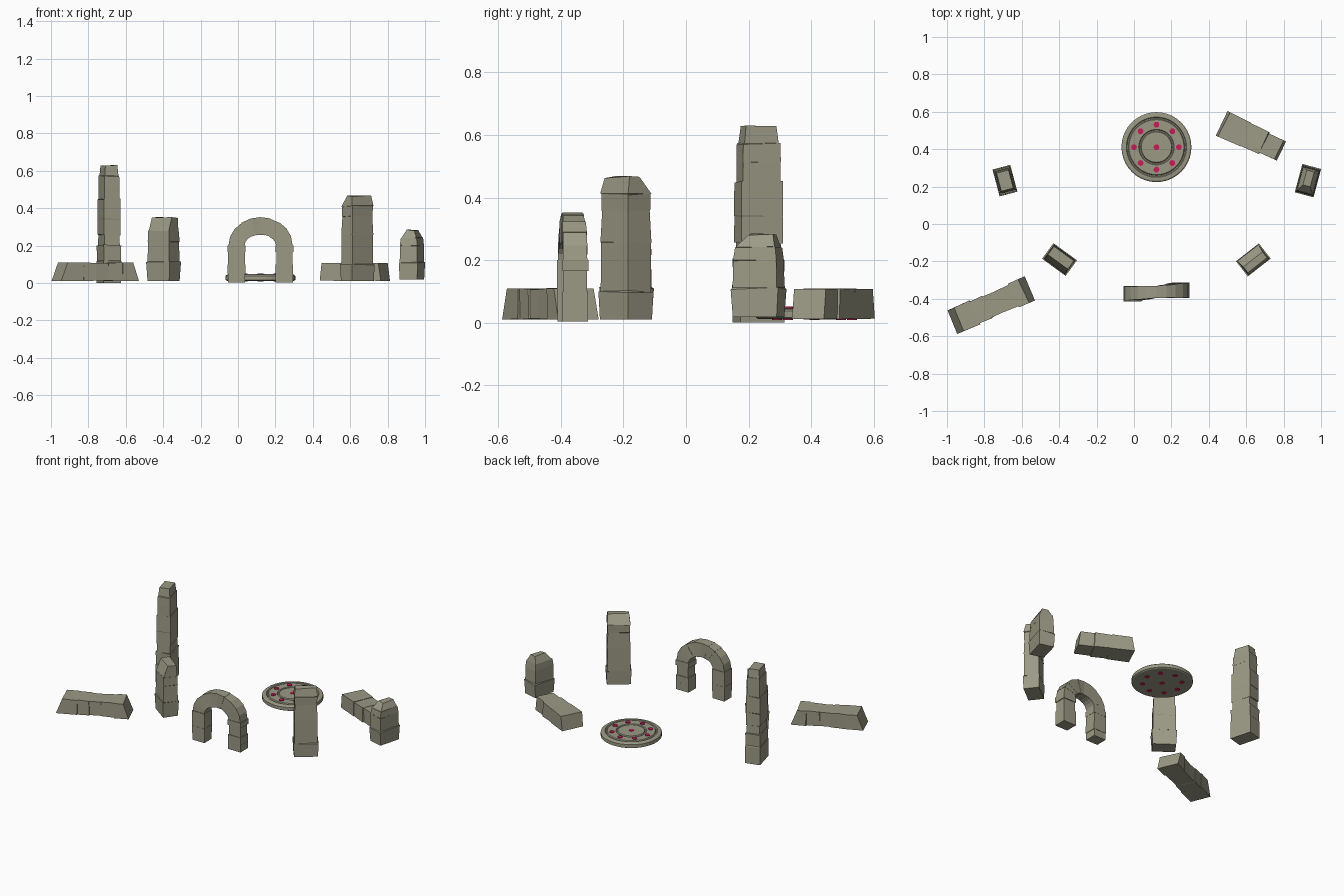
import bpy, bmesh, math, random
from mathutils import Vector, Matrix

if "Cube" in bpy.data.objects:
    bpy.data.objects.remove(bpy.data.objects["Cube"])

random.seed(4)


def material(name, rgb):
    m = bpy.data.materials.new(name)
    m.diffuse_color = (*rgb, 1)
    m.use_nodes = True
    m.node_tree.nodes["Principled BSDF"].inputs["Base Color"].default_value = m.diffuse_color
    return m


STONE = material("stone", (0.33, 0.32, 0.235))
PINK = material("pink_gem", (0.6, 0.01, 0.1))


def finish(bm, name, mat):
    bmesh.ops.recalc_face_normals(bm, faces=bm.faces)
    me = bpy.data.meshes.new(name)
    bm.to_mesh(me)
    bm.free()
    me.materials.append(mat)
    ob = bpy.data.objects.new(name, me)
    bpy.context.collection.objects.link(ob)
    return ob


def sweep(name, rings):
    """Join rings of four corners into one closed masonry skin."""
    bm = bmesh.new()
    loops = [[bm.verts.new(p) for p in r] for r in rings]
    for a, b in zip(loops, loops[1:]):
        for i in range(4):
            j = (i + 1) % 4
            bm.faces.new((a[i], a[j], b[j], b[i]))
    bm.faces.new(loops[0])
    bm.faces.new(loops[-1])
    return finish(bm, name, STONE)


def ring(c, u, v, hu, hv, jit=0.0):
    w = u.cross(v)
    return [c + u * (su * hu) + v * (sv * hv) + w * random.uniform(-jit, jit)
            for su, sv in ((-1, -1), (1, -1), (1, 1), (-1, 1))]


# Standing pillars: long axis angle, block heights, per-block width scale, broken top
def pillar(name, x, y, angle, levels, scales, top):
    v = Vector((math.cos(math.radians(angle)), math.sin(math.radians(angle)), 0))
    u = Vector((v.y, -v.x, 0))
    if u.x < 0:
        u = -u
    rings = []
    for i, s in enumerate(scales):
        z0, z1 = levels[i], levels[i + 1]
        last = i == len(scales) - 1
        for k, z in enumerate((z0, z1)):
            f = s * random.uniform(0.95, 1.04)
            c = Vector((x, y, z))
            hu, hv = 0.047 * f, 0.071 * f
            if k and last:
                c += u * top[0] + v * top[1]
                hu, hv = hu * top[2], hv * top[3]
            jit = 0.0 if (i == 0 and k == 0) else 0.004
            rings.append(ring(c, u, v, hu, hv, jit))
    sweep(name, rings)


pillar("tall_pillar", -0.69, 0.232, -75,
       [0, 0.118, 0.203, 0.257, 0.342, 0.449, 0.513, 0.572, 0.632],
       [1.06, 1.0, 0.93, 0.98, 0.98, 0.9, 0.9, 0.82], (0.0, 0, 0.85, 0.85))
pillar("short_pillar", -0.398, -0.19, -36,
       [0.012, 0.112, 0.22, 0.276, 0.352],
       [1.06, 1.02, 1.02, 0.98], (0.012, 0, 0.6, 0.95))
pillar("middle_pillar", 0.638, -0.192, 38,
       [0.01, 0.10, 0.255, 0.355, 0.41, 0.465],
       [1.06, 1.03, 0.98, 0.98, 0.98], (0.016, 0, 0.45, 0.98))
pillar("stub_pillar", 0.93, 0.232, 75,
       [0.018, 0.11, 0.2, 0.24, 0.283],
       [1.07, 1.0, 0.98, 0.94], (0.0, 0.012, 0.45, 0.6))


# Fallen pillars: stations along the ground between two end points
def fallen(name, a, b, stops, half_widths, slant):
    a, b = Vector(a), Vector(b)
    d = (b - a).normalized()
    u = Vector((-d.y, d.x, 0))
    up = Vector((0, 0, 1))
    rings = []
    for i, hw in enumerate(half_widths):
        for k in (0, 1):
            t = stops[i + k]
            g = random.uniform(0.95, 1.03)
            c = a.lerp(b, t) + up * 0.06
            r = ring(c, u, up, hw * g, 0.048 * random.uniform(0.95, 1.05), 0.004)
            if t in (0, 1):
                s = slant if t == 0 else -slant
                r = [p + d * (s if n > 1 else -abs(s) * (1 if t == 0 else -1))
                     for n, p in enumerate(r)]
            rings.append(r)
    sweep(name, rings)


fallen("fallen_pillar_back", (0.475, 0.535, 0), (0.782, 0.393, 0),
       [0, 0.4, 0.72, 1], [0.072, 0.066, 0.058], 0.006)
fallen("fallen_pillar_front", (-0.955, -0.518, 0), (-0.575, -0.352, 0),
       [0, 0.27, 0.45, 0.62, 0.82, 1], [0.07, 0.065, 0.06, 0.062, 0.07], 0.018)

# Stone arch: two legs joined by wedge blocks
path = [((-0.008, z), 90) for z in (0.003, 0.05, 0.10, 0.165)]
N = 10
for i in range(N + 1):
    t = math.pi * (1 - i / N)
    path.append(((0.12 + 0.128 * math.cos(t), 0.20 + 0.105 * math.sin(t)),
                 90 - 180 * i / N))
path += [((0.248, z), -90) for z in (0.165, 0.10, 0.05, 0.003)]
rings = []
for i in range(len(path) - 1):
    f = random.uniform(0.92, 1.04)
    for (px, pz), deg in (path[i], path[i + 1]):
        d = math.radians(deg)
        tangent = Vector((math.cos(d), 0, math.sin(d)))
        side = Vector((tangent.z, 0, -tangent.x))
        legs = abs(px - 0.12) / 0.128
        c = Vector((px, -0.363 + (px - 0.12) * 0.07, pz))
        rings.append(ring(c, side, Vector((0, 1, 0)), 0.046 * f,
                          (0.031 + 0.009 * legs) * f))
sweep("stone_arch", rings)

# Round dais: lathed profile with two carved grooves
profile = [(0, 0.011), (0.178, 0.011), (0.187, 0.016), (0.187, 0.038), (0.18, 0.044),
           (0.161, 0.046), (0.157, 0.041), (0.151, 0.041), (0.147, 0.047),
           (0.095, 0.047), (0.091, 0.042), (0.085, 0.042), (0.081, 0.048), (0, 0.048)]
bm = bmesh.new()
vs = [bm.verts.new((r, 0, z)) for r, z in profile]
es = [bm.edges.new(p) for p in zip(vs, vs[1:])]
bmesh.ops.spin(bm, geom=vs + es, cent=(0, 0, 0), axis=(0, 0, 1),
               angle=2 * math.pi, steps=40)
bmesh.ops.remove_doubles(bm, verts=bm.verts, dist=1e-5)
finish(bm, "round_dais", STONE).location = (0.12, 0.411, 0)

# Pink gems set through the dais: one centre, eight around
bm = bmesh.new()
spots = [(0, 0)] + [(0.12 * math.cos(i * math.pi / 4), 0.12 * math.sin(i * math.pi / 4))
                    for i in range(8)]
for x, y in spots:
    bmesh.ops.create_cone(bm, cap_ends=True, segments=12, radius1=0.0155, radius2=0.0155,
                          depth=0.043, matrix=Matrix.Translation((x, y, 0.0295)))
finish(bm, "dais_gems", PINK).location = (0.12, 0.411, 0)
